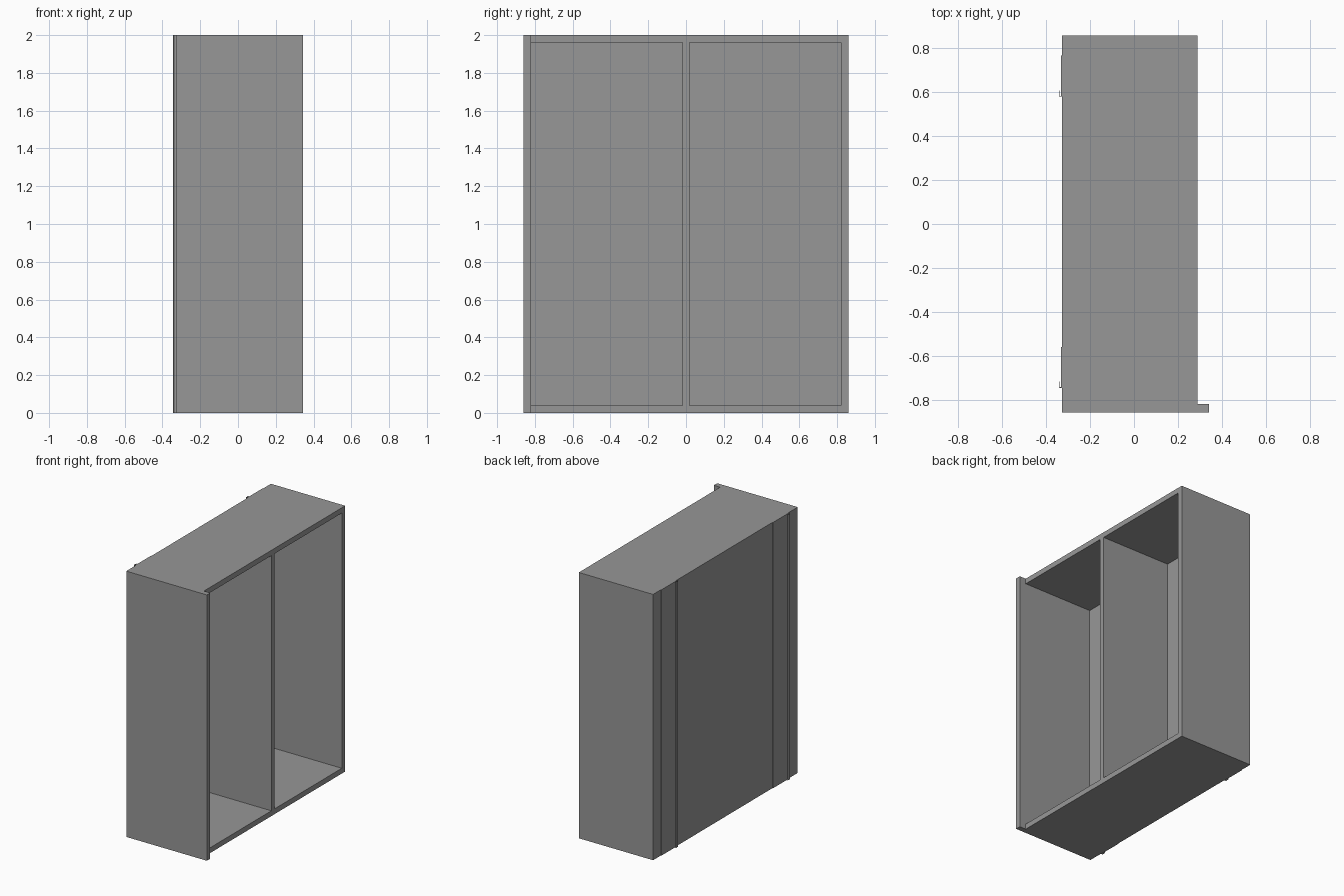
import bpy
import bmesh

old = bpy.data.objects.get("Cube")
if old:
    bpy.data.objects.remove(old, do_unlink=True)

grey = bpy.data.materials.new("mid_grey")
grey.use_nodes = True
colour = (0.31, 0.31, 0.31, 1)
grey.diffuse_color = colour
grey.node_tree.nodes["Principled BSDF"].inputs["Base Color"].default_value = colour

HEIGHT, WALL = 2.0, 0.04
BACK, FACE = -0.328, 0.29     # depth limits of the carcass along x
END = 0.86                    # half width along y


def finish(name, bm):
    bmesh.ops.recalc_face_normals(bm, faces=bm.faces)
    mesh = bpy.data.meshes.new(name)
    bm.to_mesh(mesh)
    bm.free()
    mesh.materials.append(grey)
    obj = bpy.data.objects.new(name, mesh)
    bpy.context.collection.objects.link(obj)
    return obj


def board(name, x, y, z):
    """Box between pairs of limits."""
    bm = bmesh.new()
    bmesh.ops.create_cube(bm, size=1)
    for v in bm.verts:
        v.co = [lim[0] if c < 0 else lim[1] for c, lim in zip(v.co, (x, y, z))]
    return finish(name, bm)


def extrusion(name, outline):
    """Full-height prism from an outline in the xy plane."""
    bm = bmesh.new()
    face = bm.faces.new([bm.verts.new((x, y, 0)) for x, y in outline])
    grown = bmesh.ops.extrude_face_region(bm, geom=[face])["geom"]
    verts = [g for g in grown if isinstance(g, bmesh.types.BMVert)]
    bmesh.ops.translate(bm, verts=verts, vec=(0, 0, HEIGHT))
    return finish(name, bm)


# Carcass: the front end panel stands proud of the open face
inner = END - WALL
shelf_y = (-inner, inner)
full = (0, HEIGHT)
clear = (WALL, HEIGHT - WALL)
board("front_end_panel", (BACK, 0.343), (-END, -inner), full)
board("rear_end_panel", (BACK, FACE), (inner, END), full)
board("bottom_panel", (BACK, FACE), shelf_y, (0, WALL))
board("top_panel", (BACK, FACE), shelf_y, (HEIGHT - WALL, HEIGHT))
board("back_panel", (BACK, BACK + WALL), shelf_y, clear)
board("divider", (BACK + WALL, FACE), (-0.018, 0.018), clear)

# Thin full-height plates, each ending in a hooked grip
for name, start in (("rear_grip_strip", 0.768), ("front_grip_strip", -0.56)):
    end = start - 0.187
    skin, lip, t = BACK - 0.004, -0.343, 0.003
    extrusion(name, [
        (BACK, start), (skin, start),
        (skin, end + t), (lip + t, end + t), (lip + t, end + 0.028),
        (lip, end + 0.028), (lip, end + t), (lip + t, end), (BACK, end),
    ])
